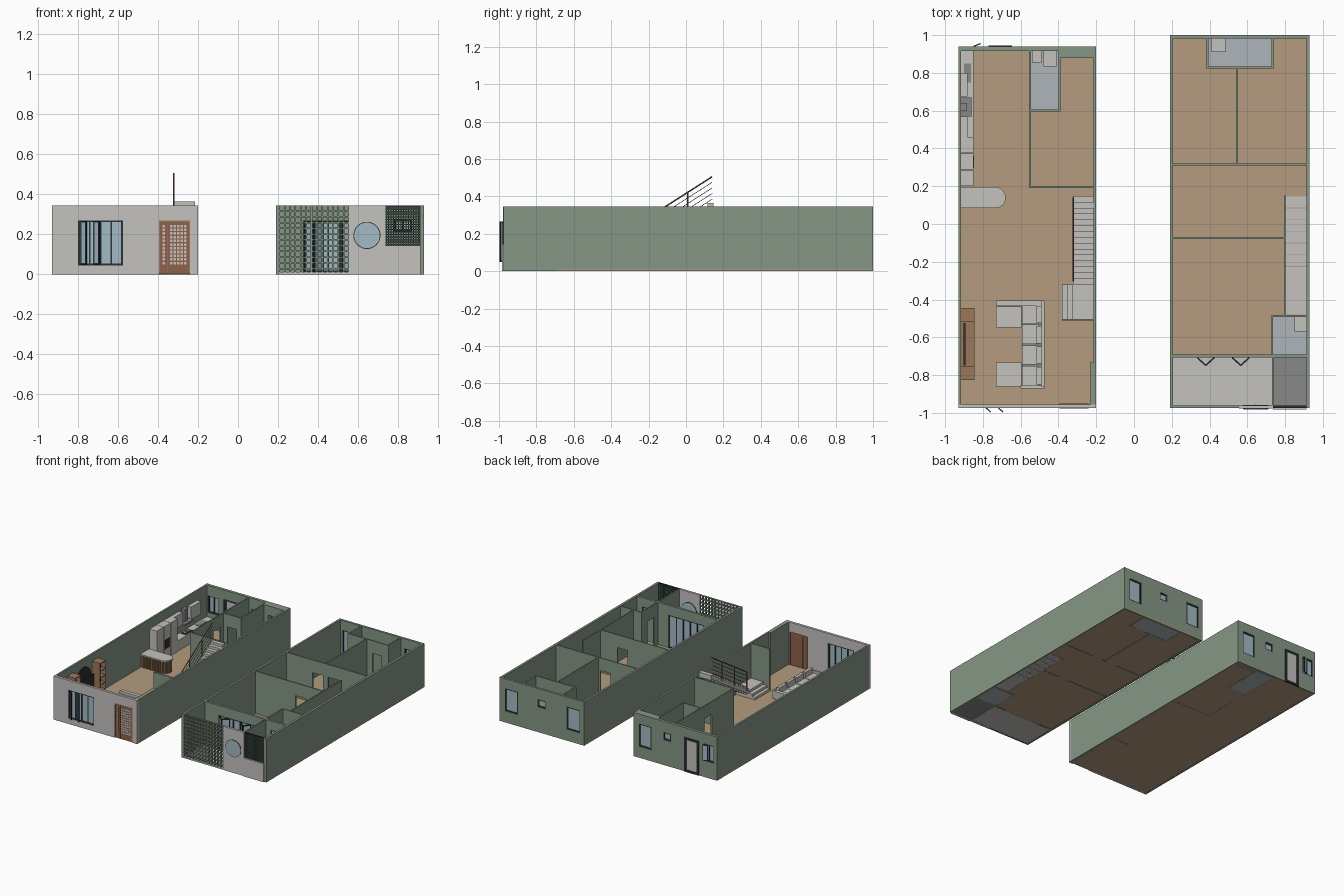
import bpy, bmesh, math
from mathutils import Matrix, Vector

if "Cube" in bpy.data.objects:
    bpy.data.objects.remove(bpy.data.objects["Cube"])

H = 0.345


def mat(name, *c):
    m = bpy.data.materials.new(name)
    m.diffuse_color = (*c, 1)
    m.use_nodes = True
    m.node_tree.nodes["Principled BSDF"].inputs["Base Color"].default_value = m.diffuse_color
    return m


GREEN = mat("green_wall", .24, .31, .24)
TAN = mat("wood_floor", .46, .33, .21)
BROWN = mat("brown_wood", .28, .12, .07)
OAK = mat("oak", .32, .19, .10)
TILE = mat("tile", .42, .46, .48)
GLASS = mat("glass", .36, .50, .56)
BLACK = mat("black_metal", .025, .03, .035)
GREY = mat("light_grey", .56, .54, .52)
DGREY = mat("dark_grey", .25, .25, .25)
MESH = mat("dark_green_mesh", .05, .075, .06)


def finish(bm, name, m, mw=None):
    me = bpy.data.meshes.new(name)
    bm.to_mesh(me)
    bm.free()
    ob = bpy.data.objects.new(name, me)
    bpy.context.collection.objects.link(ob)
    me.materials.append(m)
    if mw:
        ob.matrix_world = mw
    return ob


def boxes(name, m, bs, mw=None):
    """One object from boxes given as x0, x1, y0, y1, z0, z1."""
    bm = bmesh.new()
    for x0, x1, y0, y1, z0, z1 in bs:
        T = Matrix.Translation(((x0 + x1) / 2, (y0 + y1) / 2, (z0 + z1) / 2))
        bmesh.ops.create_cube(bm, size=1, matrix=T @ Matrix.Diagonal((x1 - x0, y1 - y0, z1 - z0, 1)))
    return finish(bm, name, m, mw)


def wall(name, axis, c0, c1, a0, a1, holes=(), m=GREEN):
    """Wall running along an axis, with openings (a0, a1, z0, z1)."""
    parts, at = [], a0
    for h0, h1, z0, z1 in sorted(holes):
        parts += [(at, h0, 0, H), (h0, h1, z1, H)]
        if z0 > 0.012:
            parts.append((h0, h1, 0, z0))
        at = h1
    parts.append((at, a1, 0, H))
    boxes(name, m, [(p, q, c0, c1, u, v) if axis == 'x' else (c0, c1, p, q, u, v) for p, q, u, v in parts])


def window(name, p0, p1, z0, z1, n=1, f=.009, t=.006, fill=GLASS):
    """Framed panel standing between two plan points, n panes."""
    d = Vector(p1) - Vector(p0)
    L, h = d.length, z1 - z0
    mw = Matrix.Translation((*p0, z0)) @ Matrix.Rotation(math.atan2(d.y, d.x), 4, 'Z')
    bars = [(0, L, -t, t, 0, f), (0, L, -t, t, h - f, h)]
    for i in range(n + 1):
        x = f / 2 + (L - f) * i / n
        bars.append((x - f / 2, x + f / 2, -t, t, f, h - f))
    boxes(name + "_frame", BLACK, bars, mw)
    boxes(name + "_pane", fill, [(f / 2, L - f / 2, -.002, .002, f / 2, h - f / 2)], mw)


def rod(name, a, b, r, m=BLACK):
    a, b = Vector(a), Vector(b)
    bm = bmesh.new()
    bmesh.ops.create_cone(bm, cap_ends=True, segments=8, radius1=r, radius2=r, depth=(b - a).length)
    finish(bm, name, m, Matrix.Translation((a + b) / 2) @ (b - a).to_track_quat('Z', 'Y').to_matrix().to_4x4())


def prism(name, m, pts, z0, z1):
    bm = bmesh.new()
    f = bm.faces.new([bm.verts.new((x, y, z0)) for x, y in pts])
    g = bmesh.ops.extrude_face_region(bm, geom=[f])
    bmesh.ops.translate(bm, vec=(0, 0, z1 - z0), verts=[v for v in g['geom'] if isinstance(v, bmesh.types.BMVert)])
    bmesh.ops.recalc_face_normals(bm, faces=bm.faces)
    return finish(bm, name, m)


# ---- Ground floor: floor and outer walls
boxes("ground_floor", TAN, [(-.93, -.2, -.97, .94, .001, .01)])
boxes("ground_bath_tiles", TILE, [(-.545, -.4, .605, .915, 0, .012)])
wall("ground_left_wall", 'y', -.93, -.915, -.955, .94)
wall("ground_right_wall", 'y', -.215, -.2, -.955, .94)
wall("ground_back_wall", 'x', .917, .94, -.915, -.39,
     [(-.905, -.81, .13, .265), (-.77, -.645, 0, .27), (-.525, -.46, .2, .26)])
wall("ground_back_wall_thick", 'x', .88, .94, -.39, -.215, [(-.355, -.245, .09, .27)])
wall("ground_facade", 'x', -.975, -.955, -.93, -.2, [(-.8, -.575, .045, .27), (-.395, -.24, 0, .27)], GREY)
boxes("entry_pier", GREEN, [(-.23, -.215, -.955, -.73, 0, H)])
# ---- Ground floor: partitions
DOOR = .245
wall("bedroom_side_wall", 'y', -.555, -.545, .19, .917, [(.47, .56, 0, DOOR)])
wall("bedroom_front_wall", 'x', .19, .2, -.545, -.215)
wall("ground_bath_front_wall", 'x', .595, .605, -.545, -.39, [(-.51, -.43, 0, DOOR)])
wall("ground_bath_side_wall", 'y', -.4, -.39, .605, .917)
wall("stair_end_wall", 'x', -.512, -.502, -.38, -.215)
boxes("ground_bath_fixtures", GREY, [(-.54, -.49, .855, .917, .01, .09), (-.48, -.408, .835, .917, .01, .07)])
# ---- Ground floor: windows and doors
window("front_window", (-.8, -.965), (-.575, -.965), .045, .27, 4)
for i, x in enumerate((-.785, -.72)):
    window(f"front_open_leaf_{i}", (x, -.972), (x + .027, -.996), .05, .265, 1, .006, .003)
window("kitchen_window", (-.905, .93), (-.81, .93), .13, .265, 2)
window("kitchen_open_leaf", (-.85, .94), (-.812, .955), .135, .26, 1, .006, .003)
window("back_door", (-.77, .938), (-.645, .938), 0, .27, 1, .016, .008, GREY)
window("ground_bath_window", (-.525, .93), (-.46, .93), .2, .26)
window("bedroom_window", (-.355, .93), (-.245, .93), .09, .27)
boxes("front_door", BROWN, [(-.395, -.24, -.972, -.955, .005, .27)])
boxes("front_door_outline", OAK, [(-.353, -.349, -.978, -.95, .005, .27), (-.395, -.24, -.978, -.95, .262, .27),
                                  (-.395, -.389, -.978, -.95, .005, .27), (-.246, -.24, -.978, -.95, .005, .27)])
boxes("front_door_inlays", GREY,
      [(x, x + .011, -.975, -.97, z, z + .013) for z in [.05 + .0185 * j for j in range(11)]
       for x in [-.377] + [-.339 + .0175 * i for i in range(5)]])

# ---- Kitchen
boxes("kitchen_base_units", GREY, [(-.915, -.853, .46, .912, .01, .088), (-.915, -.85, .46, .915, .088, .096)])
boxes("tall_units", GREY, [(-.915, -.85, .2 + .0875 * i, .285 + .0875 * i, .01, .27) for i in range(3)])
boxes("oven", BLACK, [(-.852, -.846, .3, .36, .09, .16)])
boxes("upper_units", GREY, [(-.915, -.882, .46, .57, .17, .27), (-.915, -.882, .675, .8, .17, .27)])
boxes("hood", DGREY, [(-.915, -.86, .57, .67, .17, .182), (-.915, -.885, .6, .64, .182, .28)])
boxes("hob", BLACK, [(-.905, -.86, .575, .665, .096, .099)])
boxes("sink", DGREY, [(-.9, -.862, .75, .85, .096, .099)])
for i, y in enumerate((.6, .64)):
    rod(f"hob_ring_{i}", (-.882, y, .097), (-.882, y, .102), .013, DGREY)


def bar_shape(r, n=14):
    arc = [(-.735 + r * math.cos(t), .14 + r * math.sin(t))
           for t in [-math.pi / 2 + math.pi * i / n for i in range(n + 1)]]
    return [(-.915, .14 - r)] + arc + [(-.915, .14 + r)]


prism("island_base", BROWN, bar_shape(.042), .01, .105)
prism("island_top", GREY, bar_shape(.056), .105, .116)
slats = [(-.9 + .0137 * i, .14 + s * .044) for i in range(12) for s in (-1, 1)] + bar_shape(.044, 10)[1:-1]
boxes("island_slats", OAK, [(x - .004, x + .004, y - .004, y + .004, .01, .105) for x, y in slats])

# ---- Living room: media wall
boxes("media_console", OAK, [(-.915, -.845, -.825, -.445, .02, .06)])
for n, y in (("near", -.825), ("far", -.515)):
    boxes(f"{n}_shelf_tower", OAK, [(-.915, -.845, y, y + .005, .06, .29), (-.915, -.845, y + .065, y + .07, .06, .29)]
          + [(-.915, -.845, y, y + .07, z, z + .006) for z in (.06, .115, .17, .225, .284)])
    boxes(f"{n}_shelf_decor", BLACK, [(-.885, -.87, y + .03, y + .045, z, z + .025) for z in (.121, .231)])
boxes("television", BLACK, [(-.902, -.892, -.75, -.525, .085, .2)])
bm = bmesh.new()   # dark arch behind the screen
bmesh.ops.create_circle(bm, segments=32, radius=.1, cap_ends=True)
finish(bm, "wall_arch", BLACK, Matrix.Translation((-.908, -.637, .19)) @ Matrix.Rotation(math.pi / 2, 4, 'Y'))
# ---- Sofa
boxes("sofa_seats", GREY, [(-.73, -.595, -.548, -.437, .018, .055), (-.73, -.595, -.86, -.732, .018, .055)]
      + [(-.593, -.505, y, y + .103, .018, .055) for y in (-.855, -.745, -.635, -.53)])
boxes("sofa_backs", GREY, [(-.515, -.49, y + .006, y + .097, .055, .098) for y in (-.855, -.745, -.638, -.53)]
      + [(-.49, -.475, -.86, -.405, .018, .085)])
boxes("sofa_arms", GREY, [(-.73, -.475, -.435, -.405, .018, .075), (-.6, -.475, -.87, -.855, .018, .075)])
boxes("sofa_base", DGREY, [(-.59, -.485, -.85, -.41, .01, .02), (-.72, -.6, -.54, -.41, .01, .02),
                           (-.72, -.6, -.85, -.74, .01, .02)])

# ---- Staircase
boxes("stair_landing", GREY, [(-.38, -.215, -.502, -.32, .01, .03), (-.355, -.215, -.502, -.32, .03, .05),
                              (-.325, -.215, -.502, -.32, .05, .07)])
N = 15
RUN = .465 / N
boxes("stair_treads", GREY, [(-.322, -.215, -.32 + RUN * i, -.32 + RUN * (i + 1) + .002, max(.01, .05 + .0197 * i),
                              .0895 + .0197 * i) for i in range(N)])


def rail_z(y, drop=0):
    return .505 + (y - .14) * .64 - drop


rod("handrail", (-.321, -.3, rail_z(-.3)), (-.321, .14, .505), .004, BROWN)
for i in range(4):
    d = .03 * (i + 1)
    rod(f"rail_cable_{i}", (-.321, -.3, rail_z(-.3, d)), (-.321, .14, rail_z(.14, d)), .0015)
for i, y in enumerate((-.3, -.145, .01)):
    rod(f"rail_post_{i}", (-.321, y, rail_z(y, .15)), (-.321, y, rail_z(y)), .004, BROWN)

# ---- Upper floor: floors and outer walls
boxes("upper_floor", TAN, [(.19, .93, -.7, 1, .002, .01)])
boxes("balcony_floor", GREY, [(.2, .735, -.975, -.7, .001, .012)])
boxes("service_floor", DGREY, [(.735, .915, -.975, -.7, .001, .012)])
boxes("upper_bath_tiles", TILE, [(.395, .727, .833, .985, .001, .012), (.735, .912, -.69, -.487, .001, .012)])
boxes("stairwell_landing", GREY, [(.803, .912, -.48, -.285, .001, .012)])
boxes("stairwell_treads", GREY, [(.803, .912, -.285 + RUN * i, -.285 + RUN * (i + 1) - .004 * (i % 2), 0 + .0005 * (i % 2),
                                  .012 + .002 * (i % 2)) for i in range(14)])
wall("upper_left_wall", 'y', .19, .207, -.975, 1)
wall("upper_right_wall", 'y', .912, .93, -.975, 1)
wall("upper_back_wall", 'x', .982, 1, .207, .912,
     [(.225, .34, .09, .27), (.527, .593, .2, .26), (.77, .883, .09, .27)])
for n, a, b, z in (("left", .225, .34, .09), ("bath", .527, .593, .2), ("right", .77, .883, .09)):
    window(f"upper_{n}_window", (a, .991), (b, .991), z, .27 if z < .1 else .26)
# ---- Upper floor: partitions
wall("balcony_wall", 'x', -.708, -.69, .207, .912, [(.325, .635, 0, .27), (.78, .87, .215, .275)])
wall("service_wall", 'y', .73, .74, -.96, -.708)
wall("small_bath_side_wall", 'y', .727, .737, -.69, -.487, [(-.64, -.56, 0, DOOR)])
wall("small_bath_back_wall", 'x', -.492, -.482, .727, .912)
wall("stairwell_wall", 'y', .795, .803, -.482, .15, [(-.2, -.105, 0, DOOR)])
wall("front_bedroom_wall", 'x', -.08, -.07, .207, .795, [(.56, .65, 0, DOOR)])
wall("hall_wall", 'x', .31, .32, .207, .912, [(.435, .525, 0, DOOR), (.57, .66, 0, DOOR)])
wall("bedroom_divider", 'y', .54, .55, .32, .823)
wall("upper_bath_front_wall", 'x', .823, .833, .383, .738, [(.6, .68, 0, DOOR)])
wall("upper_bath_left_wall", 'y', .383, .395, .833, .982)
wall("upper_bath_right_wall", 'y', .727, .738, .833, .982)
boxes("upper_bath_fixtures", GREY, [(.41, .487, .91, .982, .012, .07), (.85, .912, -.57, -.492, .012, .07)])
# ---- Balcony doors: fixed panes and folding pairs
for i, x in enumerate((.335, .52)):
    window(f"fold_leaf_{i}_a", (x, -.708), (x + .045, -.748), .012, .268, 1, .008, .004)
    window(f"fold_leaf_{i}_b", (x + .045, -.748), (x + .09, -.708), .012, .268, 1, .008, .004)
window("balcony_door", (.325, -.699), (.635, -.699), .01, .27, 5)
window("small_bath_window", (.78, -.699), (.87, -.699), .215, .275, 2)

# ---- Upper front: breeze-block screen
COLS, ROWS = 13, 12
px, pz = (.555 - .207) / COLS, H / ROWS
boxes("lattice_screen", GREEN, [(.207 + px * i - .004, .207 + px * i + .004, -.975, -.96, 0, H) for i in range(COLS + 1)]
      + [(.207, .555, -.975, -.96, max(0, pz * j - .004), min(H, pz * j + .004)) for j in range(ROWS + 1)])
# ---- Grey panel with round window
boxes("round_window_panel", GREY, [(.555, .737, -.978, -.96, 0, H), (.737, .912, -.983, -.96, 0, .145)])
rod("round_window_glass", (.645, -.981, .195), (.645, -.955, .195), .001)
for n, r, d, m in (("rim", .068, .0, BLACK), ("glass", .064, .002, GLASS)):
    bm = bmesh.new()
    bmesh.ops.create_cone(bm, cap_ends=True, segments=40, radius1=r, radius2=r, depth=.022 + d)
    finish(bm, f"round_window_{n}_disc", m, Matrix.Translation((.645, -.969, .195)) @ Matrix.Rotation(math.pi / 2, 4, 'X'))
# ---- Dark mesh screen
boxes("mesh_screen", MESH, [(.737 + .0125 * i, .743 + .0125 * i, -.972, -.964, .145, H) for i in range(14)]
      + [(.737, .912, -.972, -.964, .145 + .0127 * j, .151 + .0127 * j) for j in range(16) if .151 + .0127 * j < H])
boxes("mesh_screen_border", BLACK, [(.737, .912, -.974, -.962, .338, H), (.737, .742, -.974, -.962, .145, H),
                                    (.907, .912, -.974, -.962, .145, H)])
